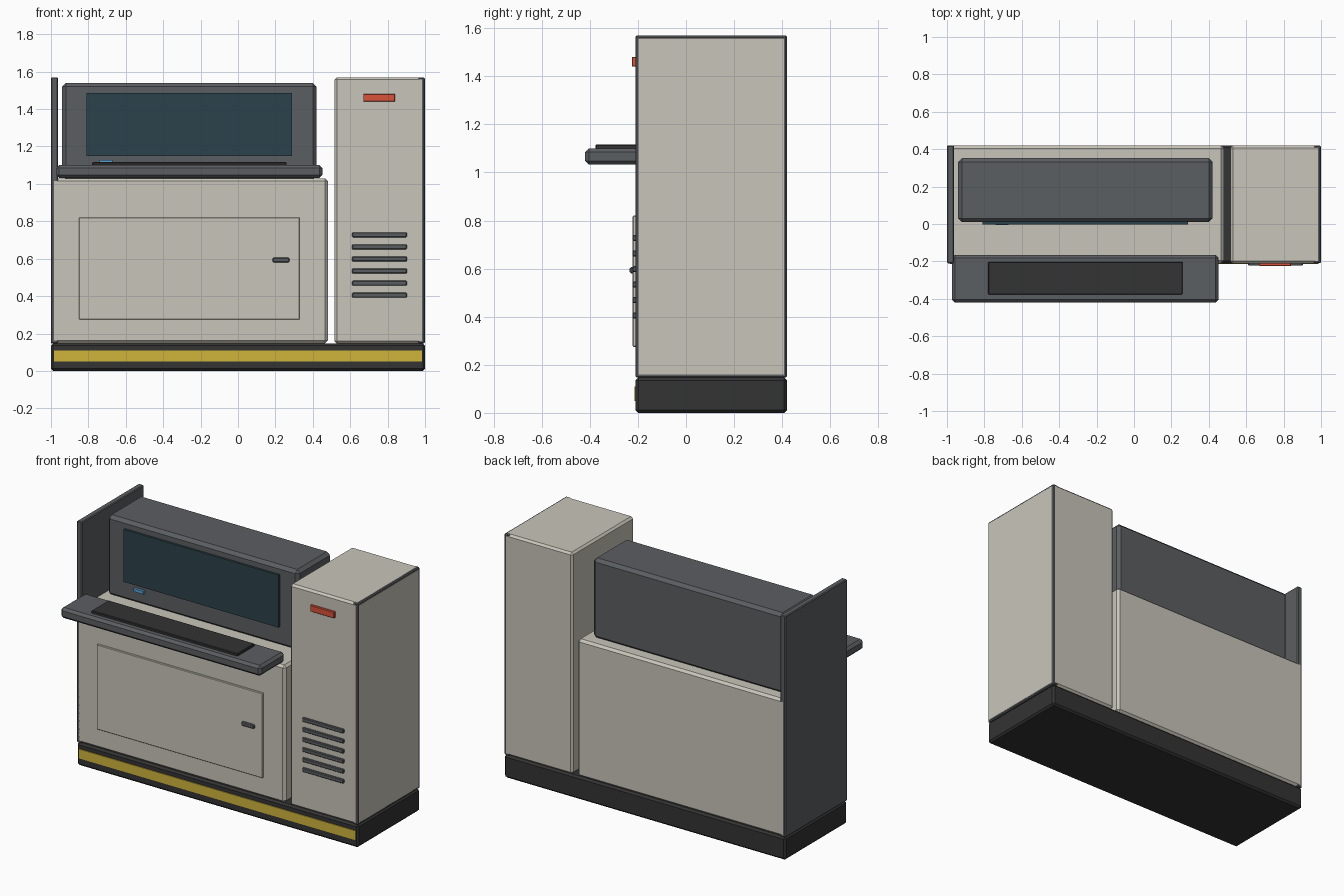
import bpy, bmesh

if "Cube" in bpy.data.objects:
    bpy.data.objects.remove(bpy.data.objects["Cube"])


def material(name, rgb):
    m = bpy.data.materials.new(name)
    m.diffuse_color = (*rgb, 1)
    m.use_nodes = True
    m.node_tree.nodes["Principled BSDF"].inputs["Base Color"].default_value = m.diffuse_color
    return m


BEIGE = material("beige_paint", (0.58, 0.56, 0.49))
GREY = material("dark_grey_paint", (0.105, 0.112, 0.12))
BLACK = material("black_plastic", (0.033, 0.033, 0.033))
SCREEN = material("screen_glass", (0.025, 0.055, 0.07))
YELLOW = material("yellow_stripe", (0.63, 0.46, 0.045))
RED = material("red_light", (0.70, 0.085, 0.045))
BLUE = material("blue_light", (0.10, 0.35, 0.65))


def box(name, x, y, z, mat, bevel=0.0):
    """Chamfered box given (min, max) along each axis."""
    bm = bmesh.new()
    bmesh.ops.create_cube(bm, size=1)
    for v in bm.verts:
        v.co = [(a + b) / 2 + c * (b - a) for c, (a, b) in zip(v.co, (x, y, z))]
    if bevel:
        bmesh.ops.bevel(bm, geom=bm.edges[:], offset=bevel, segments=1,
                        profile=0.5, affect='EDGES')
    me = bpy.data.meshes.new(name)
    bm.to_mesh(me)
    bm.free()
    me.materials.append(mat)
    ob = bpy.data.objects.new(name, me)
    bpy.context.collection.objects.link(ob)
    return ob


F, B = -0.21, 0.42        # cabinet front and back
Z0, TOP = 0.147, 1.57     # top of plinth, top of tower

# Plinth with hazard stripe
box("plinth", (-1, 1), (F, B), (0, Z0), BLACK, 0.012)
box("plinth_stripe", (-0.985, 0.985), (F - 0.005, F + 0.01), (0.05, 0.11), YELLOW)

# Main cabinets
box("low_cabinet", (-0.999, 0.48), (F, B), (Z0, 1.03), BEIGE, 0.015)
box("tower_cabinet", (0.515, 1.0), (F, B), (Z0, TOP), BEIGE, 0.013)

# End panels
box("left_end_panel", (-1, -0.963), (F, B), (Z0, TOP), GREY, 0.005)
box("right_end_panel", (0.963, 0.999), (F + 0.001, B - 0.001), (Z0, TOP - 0.001), GREY, 0.005)

# Access door and handle
box("access_door", (-0.85, 0.33), (F - 0.012, F + 0.01), (0.275, 0.82), BEIGE, 0.003)
box("door_handle", (0.185, 0.275), (F - 0.024, F), (0.58, 0.606), GREY, 0.005)

# Monitor housing, screen and status light
box("monitor_housing", (-0.94, 0.42), (0.01, 0.352), (1.025, 1.54), GREY, 0.02)
box("monitor_screen", (-0.81, 0.29), (-0.004, 0.03), (1.15, 1.487), SCREEN)
box("status_light", (-0.74, -0.67), (-0.006, 0.03), (1.107, 1.127), BLUE)

# Desk shelf and keyboard
box("desk_shelf", (-0.973, 0.452), (-0.42, -0.165), (1.032, 1.1), GREY, 0.016)
box("keyboard", (-0.78, 0.26), (-0.377, -0.202), (1.095, 1.116), BLACK, 0.004)

# Tower vents and warning light
for i in range(6):
    z = 0.405 + i * 0.0645
    box(f"vent_slat_{i + 1}", (0.61, 0.903), (F - 0.012, F + 0.01),
        (z - 0.013, z + 0.013), GREY, 0.004)
box("warning_light", (0.67, 0.84), (F - 0.015, F + 0.01), (1.44, 1.48), RED, 0.002)
